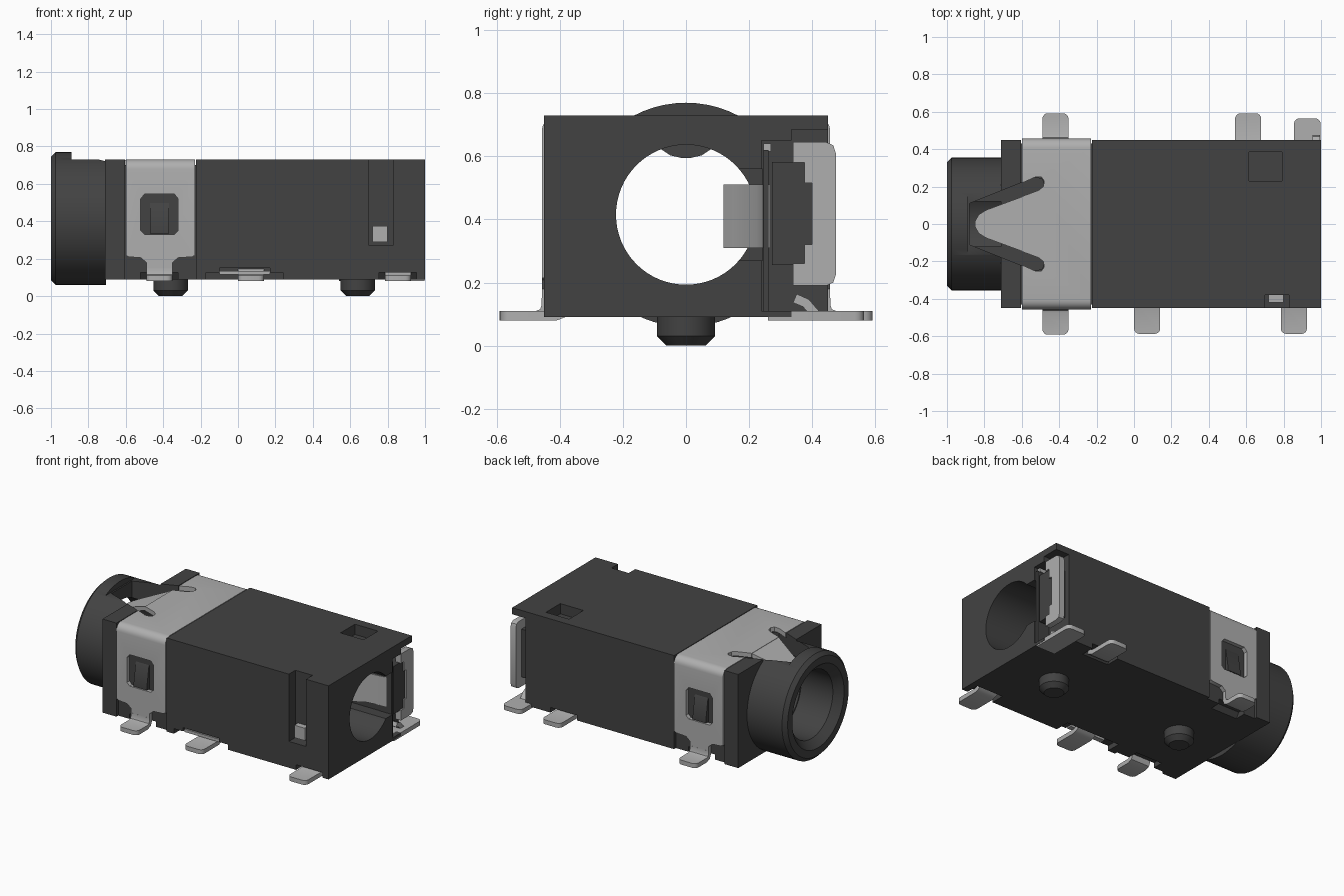
import bpy, bmesh
from math import sin, cos, pi
from mathutils import Vector

if "Cube" in bpy.data.objects:
    bpy.data.objects.remove(bpy.data.objects["Cube"])


def material(name, rgb):
    m = bpy.data.materials.new(name)
    m.use_nodes = True
    m.diffuse_color = (*rgb, 1)
    m.node_tree.nodes["Principled BSDF"].inputs["Base Color"].default_value = (*rgb, 1)
    return m


DARK = material("black plastic", (.055, .055, .055))
METAL = material("grey metal", (.43, .43, .43))
MID = .415          # height of the bore axis
made = []


def finish(name, bm, mat):
    bmesh.ops.recalc_face_normals(bm, faces=bm.faces)
    me = bpy.data.meshes.new(name)
    bm.to_mesh(me)
    bm.free()
    me.materials.append(mat)
    ob = bpy.data.objects.new(name, me)
    bpy.context.collection.objects.link(ob)
    made.append(ob)
    return ob


def place(axis, a, b, c):
    return {"x": Vector((c, a, b)), "y": Vector((a, c, b)), "z": Vector((a, b, c))}[axis]


def prism(name, pts, axis, lo, hi, mat=DARK, round_tip=None):
    """Extrude a flat outline along an axis."""
    bm = bmesh.new()
    rings = [[bm.verts.new(place(axis, *p, c)) for p in pts] for c in (lo, hi)]
    n = len(pts)
    for r in rings:
        bm.faces.new(r)
    for i in range(n):
        j = (i + 1) % n
        bm.faces.new((rings[0][i], rings[0][j], rings[1][j], rings[1][i]))
    if round_tip:
        edges = [e for e in bm.edges if all(abs(v.co.y) > round_tip for v in e.verts)
                 and abs(e.verts[0].co.z - e.verts[1].co.z) > .01]
        bmesh.ops.bevel(bm, geom=edges, offset=.03, segments=4, profile=.5, affect="EDGES")
    return finish(name, bm, mat)


def box(name, x, y, z, mat=DARK):
    return prism(name, [(x[0], y[0]), (x[1], y[0]), (x[1], y[1]), (x[0], y[1])], "z", *z, mat)


def lathe(name, profile, axis, a0, b0, mat=DARK, n=64):
    """Solid of revolution from (radius, position) pairs."""
    bm = bmesh.new()
    rings = [[bm.verts.new(place(axis, a0 + r * cos(2 * pi * i / n), b0 + r * sin(2 * pi * i / n), c))
              for i in range(n)] for r, c in profile]
    for p, q in zip(rings, rings[1:]):
        for i in range(n):
            j = (i + 1) % n
            bm.faces.new((p[i], p[j], q[j], q[i]))
    bm.faces.new(rings[0])
    bm.faces.new(rings[-1])
    return finish(name, bm, mat)


def strip(name, path, t, axis, lo, hi, mat=METAL, round_tip=None):
    """Bent sheet metal: thicken a path and extrude it."""
    path = [Vector(p) for p in path]
    left, right = [], []
    for i, p in enumerate(path):
        d = (path[min(i + 1, len(path) - 1)] - path[max(i - 1, 0)]).normalized()
        off = Vector((-d.y, d.x)) * t / 2
        left.append(p + off)
        right.append(p - off)
    return prism(name, left + right[::-1], axis, lo, hi, mat, round_tip)


def cut(ob, *cutters):
    for c in cutters:
        m = ob.modifiers.new("cut", "BOOLEAN")
        m.operation, m.solver, m.object = "DIFFERENCE", "EXACT", c
        bpy.context.view_layer.objects.active = ob
        bpy.ops.object.modifier_apply(modifier=m.name)
        made.remove(c)
        bpy.data.objects.remove(c)


def bore(r):
    return lathe("bore_cutter", [(r, -1.1), (r, 1.1)], "x", 0, MID)


def channel():
    side = [(-.88, .11), (-.53, .25), (-.49, .24), (-.48, .21)]
    return prism("channel_cutter", side + [(x, -y) for x, y in side[::-1]], "z", .61, .9)


# Housing with bore, shell recess, pockets and contact slots
body = box("housing", (-.71, 1), (-.45, .45), (.09, .73))
cut(body, bore(.222), channel(),
    box("c", (-.605, -.225), (-.6, .6), (.7, .9)),
    box("c", (-.605, -.225), (-.6, -.43), (0, .9)),
    box("c", (-.605, -.225), (.43, .6), (0, .9)),
    box("c", (.615, .79), (.23, .385), (.66, .9)),
    box("c", (.70, .83), (-.6, -.38), (.27, .9)),
    box("c", (-.17, .24), (-.6, -.35), (0, .125)),
    box("c", (-.10, .17), (-.6, -.36), (0, .15)),
    box("c", (.55, 1.1), (.165, .242), (.27, .56)),
    box("c", (.9, 1.1), (.24, .345), (.11, .65)),
    box("c", (.9, 1.1), (.335, .6), (.05, .685)))

# Grooves under the housing for the contact tails
for x, s in ((.54, 1), (.785, -1), (-.49, 1), (-.49, -1)):
    groove = [(s * .33, .05), (s * .38, .125), (s * .6, .125), (s * .6, .05)]
    cut(body, prism("c", groove, "x", x - .03, x + .17))

# Round plug barrel
barrel = lathe("barrel", [(.33, -1), (.355, -.975), (.355, -.705)], "x", 0, MID)
cut(barrel, bore(.23),
    lathe("c", [(.30, -1.02), (.25, -.97), (.23, -.95)], "x", 0, MID),
    box("c", (-.89, -.6), (-.5, .5), (.73, .9)), channel())

# Folded metal shell
corner = [(.457 - .05 * (1 - cos(a * pi / 12)), .68 + .05 * sin(a * pi / 12)) for a in range(7)]
inner = [(.428 - .025 * (1 - cos(a * pi / 12)), .675 + .025 * sin(a * pi / 12)) for a in range(7)]
half = [(.457, .215)] + corner
half_in = [(.428, .215)] + inner
outline = half + [(-y, z) for y, z in half[::-1]] + [(-y, z) for y, z in half_in] + half_in[::-1]
shell = prism("shell", outline, "x", -.6, -.23, METAL)
window = [(-.52, .35), (-.50, .33), (-.34, .33), (-.32, .35),
          (-.32, .52), (-.34, .545), (-.50, .545), (-.52, .52)]
cut(shell, prism("c", window, "y", -.6, .6))
slot = [(-.63, .205), (-.53, .25), (-.495, .25), (-.48, .23), (-.485, .2), (-.51, .18), (-.63, .136)]
for s in (1, -1):
    cut(shell, prism("c", [(x, s * y) for x, y in slot], "z", .6, .9))

# Spring tongue sloping down into the barrel
plan = [(-.595, .147), (-.79, .075), (-.83, .05), (-.85, .015)]
tongue = prism("spring_tongue", plan + [(x, -y) for x, y in plan[::-1]], "z", .702, .73, METAL)
for v in tongue.data.vertices:
    v.co.z += (v.co.x + .595) * .42


def tail(name, x, s, reach, width=.14):
    path = [(.35, .135), (.385, .105), (.41, .095), (reach, .095)]
    strip(name, [(s * y, z) for y, z in path], .03, "x", x, x + width, METAL, reach - .01)


# Shell legs, feet and side latches
for s, side in ((1, "back"), (-1, "front")):
    neck = [(-.6, .22), (-.585, .21), (-.52, .205), (-.49, .18), (-.49, .14),
            (-.35, .14), (-.35, .18), (-.32, .205), (-.245, .21), (-.23, .22)]
    prism(side + "_shell_neck", neck, "y", s * .428, s * .457, METAL)
    leg = [(.4425, .15), (.4435, .125), (.452, .104), (.475, .095), (.592, .095)]
    strip(side + "_shell_foot", [(s * y, z) for y, z in leg], .03, "x", -.49, -.35, METAL, .57)
    wedge = [(s * .42, .51), (s * .435, .49), (s * .456, .36), (s * .456, .335), (s * .42, .335)]
    prism(side + "_latch", wedge, "x", -.47, -.37)

# Solder tails of the inner contacts
tail("front_middle_tail", 0, -1, .588)
tail("front_end_tail", .785, -1, .588)
tail("back_middle_tail", .54, 1, .592)
strip("back_end_tail", [(.26, .095), (.565, .095)], .03, "x", .855, .998, METAL, .55)
box("front_contact_bar", (-.10, .17), (-.435, -.40), (.115, .135), METAL)
box("front_slot_contact", (.72, .80), (-.42, -.38), (.29, .375), METAL)

# Spring contact reaching into the bore
strip("bore_contact", [(.95, .255), (.8, .235), (.68, .16), (.63, .13), (.58, .16), (.5, .24)],
      .022, "z", .31, .51)

# Contact clip and insulating block at the open end
clip = [(.34, .19), (.445, .19), (.467, .2), (.475, .225), (.475, .61), (.467, .635),
        (.445, .645), (.34, .645), (.34, .58), (.375, .58), (.375, .515), (.40, .515),
        (.40, .32), (.375, .32), (.375, .26), (.34, .26)]
prism("end_clip", clip, "x", .955, .995, METAL)
box("end_block", (.88, .985), (.272, .415), (.255, .582))
box("end_blade", (.88, .99), (.245, .262), (.11, .62))
box("end_blade_tab", (.93, .98), (.245, .27), (.615, .64), METAL)
strip("end_clip_leg", [(.345, .15), (.38, .135), (.41, .1)], .03, "x", .9, .96)

# Locating pegs
for name, x in (("left_peg", .64), ("right_peg", -.36)):
    lathe(name, [(.062, 0), (.092, .03), (.092, .1)], "z", x, 0, n=40)

# Smooth the round surfaces, keep edges crisp
bpy.ops.object.select_all(action="DESELECT")
for ob in made:
    ob.select_set(True)
bpy.context.view_layer.objects.active = body
bpy.ops.object.shade_smooth_by_angle(angle=pi / 6)
